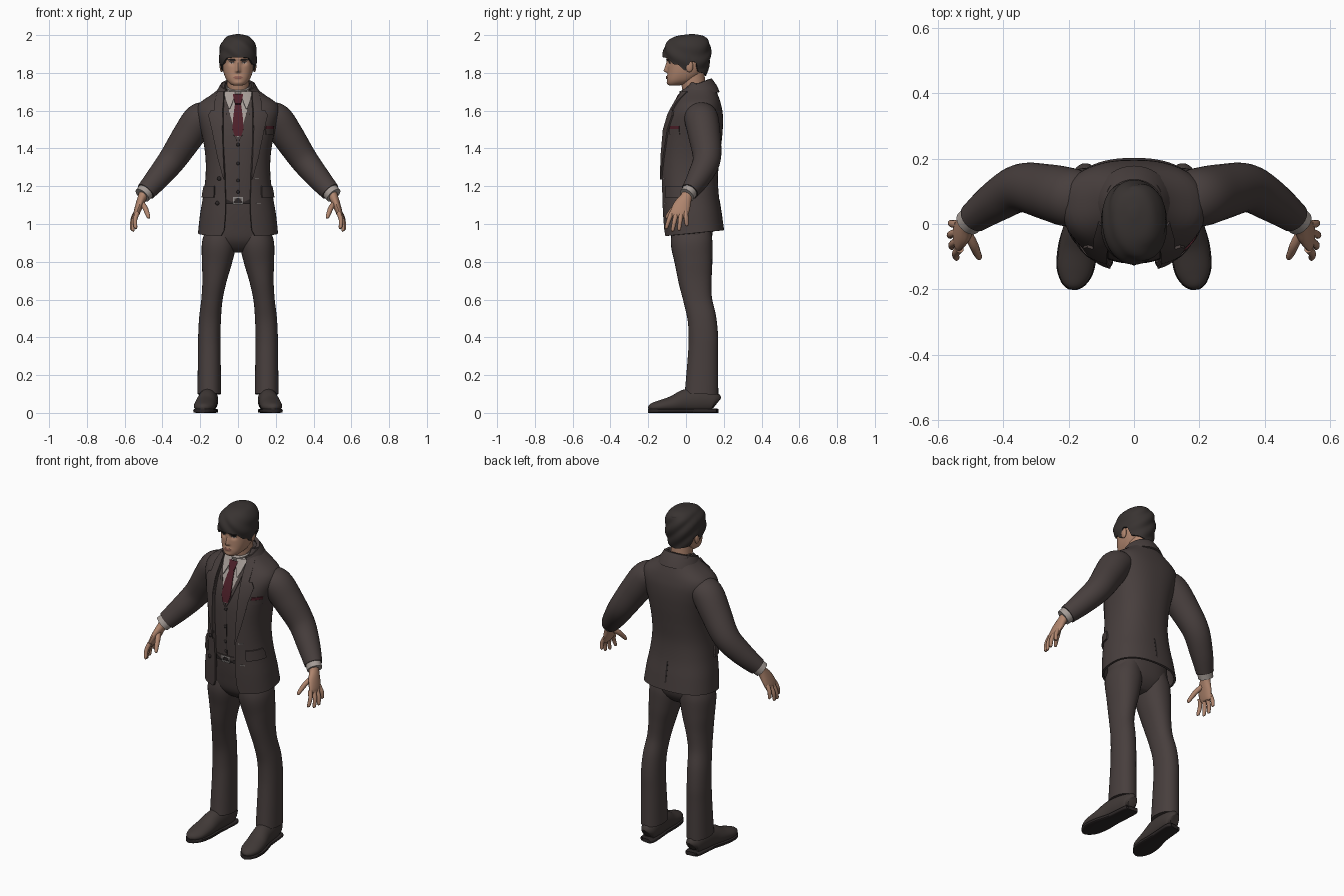
import bpy, bmesh, math
from mathutils import Vector as V


def material(name, r, g, b):
    m = bpy.data.materials.new(name)
    m.diffuse_color = (r, g, b, 1)
    return m


SUIT = material("suit cloth", 0.064, 0.049, 0.047)
HAIR = material("dark hair", 0.040, 0.033, 0.031)
SKIN = material("skin", 0.43, 0.235, 0.155)
SHIRT = material("shirt cloth", 0.38, 0.335, 0.31)
TIE = material("tie red", 0.075, 0.014, 0.022)
SHOE = material("shoe leather", 0.052, 0.041, 0.038)
DARK = material("dark detail", 0.025, 0.02, 0.02)
METAL = material("metal", 0.30, 0.28, 0.27)
LIP = material("lip", 0.30, 0.125, 0.095)
EYE = material("eye white", 0.45, 0.40, 0.37)


# ---------- helpers ----------
def dense(rows, steps=6):
    """Catmull-Rom resampling of a list of tuples."""
    out, n = [], len(rows)
    for i in range(n - 1):
        q = [rows[max(0, min(n - 1, i + k))] for k in (-1, 0, 1, 2)]
        for s in range(steps):
            t = s / steps
            out.append(tuple(0.5 * (2 * b + (c - a) * t + (2 * a - 5 * b + 4 * c - d) * t * t
                                    + (3 * b - a - 3 * c + d) * t ** 3) for a, b, c, d in zip(*q)))
    return out + [tuple(rows[-1])]


def look(table, z):
    """Linear lookup in a table sorted by its first column."""
    if z <= table[0][0]:
        return table[0][1:]
    for lo, hi in zip(table, table[1:]):
        if z <= hi[0]:
            t = (z - lo[0]) / max(1e-9, hi[0] - lo[0])
            return tuple(a + (b - a) * t for a, b in zip(lo[1:], hi[1:]))
    return table[-1][1:]


def spow(v, e):
    return math.copysign(abs(v) ** e, v)


def sheet(name, grid, mat, closed=False, caps=False, mirror=False, thick=0):
    """Skin a grid of points; optional end caps, mirror and thickness."""
    bm = bmesh.new()
    rows = [[bm.verts.new(p) for p in r] for r in grid]
    n = len(rows[0])
    for r, s in zip(rows, rows[1:]):
        for i in range(n if closed else n - 1):
            j = (i + 1) % n
            bm.faces.new((r[i], r[j], s[j], s[i]))
    if caps:
        bm.faces.new(rows[0])
        bm.faces.new(rows[-1])
    bmesh.ops.recalc_face_normals(bm, faces=bm.faces)
    me = bpy.data.meshes.new(name)
    bm.to_mesh(me)
    bm.free()
    me.materials.append(mat)
    ob = bpy.data.objects.new(name, me)
    bpy.context.collection.objects.link(ob)
    if thick:
        m = ob.modifiers.new("thickness", 'SOLIDIFY')
        m.thickness, m.offset = thick, 0
    if mirror:
        ob.modifiers.new("mirror", 'MIRROR').use_mirror_merge = False
    return ob


def tube(name, rows, mat, ref=(0, 1, 0), n=24, p=2.0, mirror=True, floor=None, caps=True):
    """Rows are x, y, z, radius along ref, radius across."""
    pts, grid, ref = dense(rows), [], V(ref)
    for i, q in enumerate(pts):
        t = (V(pts[min(i + 1, len(pts) - 1)][:3]) - V(pts[max(i - 1, 0)][:3])).normalized()
        a = (ref - t * ref.dot(t)).normalized()
        b = t.cross(a)
        ring = []
        for k in range(n):
            w = 2 * math.pi * k / n
            v = V(q[:3]) + a * max(q[3], .001) * spow(math.cos(w), 2 / p) \
                + b * max(q[4], .001) * spow(math.sin(w), 2 / p)
            if floor is not None:
                v.z = max(v.z, floor)
            ring.append(v)
        grid.append(ring)
    return sheet(name, grid, mat, True, caps, mirror)


def point(table, z, ang, off=0.0, p=2.4):
    """Point on a body; angle 0 faces the front. Table rows are z, rx, front, back."""
    rx, yf, yb = look(table, z)
    ry = (yb - yf) / 2 + off
    x = (rx + off) * spow(math.sin(ang), 2 / p)
    y = (yf + yb) / 2 - ry * spow(math.cos(ang), 2 / p)
    if table is HEAD and math.cos(ang) > 0:
        y += features(x, z)
    return V((x, y, z))


def angle_at(table, z, x, p=2.4):
    s = min(1, abs(x) / look(table, z)[0]) ** (p / 2)
    return math.copysign(math.asin(s), x)


def loft(name, table, mat, z0, z1, off=0.0, rows=40, n=64, caps=True):
    grid = [[point(table, z0 + (z1 - z0) * j / rows, 2 * math.pi * i / n, off) for i in range(n)]
            for j in range(rows + 1)]
    return sheet(name, grid, mat, True, caps)


def plate(name, table, rows, mat, off, thick=.006, mirror=False, n=8):
    """Thin plate hugging a body front. Rows are z, left x, right x."""
    grid = []
    for z, x0, x1 in rows:
        a, b = angle_at(table, z, x0), angle_at(table, z, x1)
        grid.append([point(table, z, a + (b - a) * i / n, off) for i in range(n + 1)])
    return sheet(name, grid, mat, mirror=mirror, thick=thick)


def blob(name, loc, size, mat, mirror=False):
    bm = bmesh.new()
    bmesh.ops.create_uvsphere(bm, u_segments=16, v_segments=10, radius=1)
    for v in bm.verts:
        v.co = V(loc) + V((v.co.x * size[0], v.co.y * size[1], v.co.z * size[2]))
    me = bpy.data.meshes.new(name)
    bm.to_mesh(me)
    bm.free()
    me.materials.append(mat)
    ob = bpy.data.objects.new(name, me)
    bpy.context.collection.objects.link(ob)
    if mirror:
        ob.modifiers.new("mirror", 'MIRROR')


def features(x, z):
    """Depth change of the face: sockets, nose, brow, lips and chin."""
    g = lambda v, c, w: math.exp(-((v - c) / w) ** 2)
    nose = max(0, min((z - 1.797) / .012, (1.875 - z) / .063, 1))
    return (.009 * g(abs(x), .033, .016) * g(z, 1.852, .012) - .021 * nose * g(x, 0, .012)
            - .004 * g(z, 1.875, .008) * g(x, 0, .05) - .005 * g(z, 1.777, .009) * g(x, 0, .022)
            - .004 * g(z, 1.747, .01) * g(x, 0, .022))


# ---------- body profiles: z, half width, front, back ----------
JACKET = dense([(.95, .206, -.112, .196), (1.05, .195, -.12, .183), (1.15, .178, -.125, .168),
                (1.25, .166, -.13, .163), (1.35, .166, -.13, .172), (1.45, .18, -.124, .184),
                (1.53, .2, -.108, .19), (1.59, .214, -.084, .188), (1.63, .205, -.062, .18),
                (1.655, .175, -.048, .173), (1.685, .13, -.033, .162), (1.72, .09, -.014, .148),
                (1.75, .078, .015, .135)])
VEST = [(z, rx - .012, yf + .01, yb - .012) for z, rx, yf, yb in JACKET]
HIPS = dense([(.85, .07, -.01, .08), (.875, .13, -.045, .11), (.92, .175, -.075, .135),
              (1.0, .178, -.09, .145), (1.08, .165, -.1, .145), (1.16, .155, -.105, .14)])
HEAD = dense([(1.732, .015, -.085, -.05), (1.738, .036, -.094, -.01), (1.76, .059, -.1, .045),
              (1.8, .076, -.098, .085), (1.85, .084, -.097, .105), (1.9, .085, -.1, .112),
              (1.95, .076, -.09, .105), (1.98, .05, -.05, .08), (1.99, .01, 0, .03)])
SCALP = dense([(1.78, .062, -.06, .102), (1.82, .084, -.095, .111), (1.86, .092, -.11, .12),
               (1.9, .094, -.115, .125), (1.94, .088, -.107, .123), (1.97, .073, -.085, .113),
               (1.99, .05, -.045, .09), (1.999, .01, .02, .045)])

# ---------- trousers and shoes ----------
loft("trouser_hips", HIPS, SUIT, .85, 1.15)
tube("trouser_leg", [(.09, .03, .98, .1, .07), (.1, .03, .9, .11, .09), (.112, .04, .8, .1, .08),
                     (.125, .048, .7, .088, .064), (.138, .062, .6, .076, .056),
                     (.148, .084, .5, .076, .058), (.152, .092, .4, .078, .059),
                     (.152, .09, .3, .08, .06), (.152, .082, .1, .089, .063)], SUIT, n=32, p=2.2)
tube("shoe", [(.15, .163, .05, .025, .03), (.15, .145, .06, .042, .055), (.155, .08, .068, .05, .068),
              (.162, 0, .062, .052, .063), (.172, -.07, .045, .057, .045), (.18, -.14, .034, .054, .032),
              (.186, -.182, .028, .034, .022), (.188, -.198, .024, .01, .008)],
     SHOE, ref=(1, 0, 0), floor=.012)
tube("shoe_sole", [(.15, .167, .011, .026, .011), (.15, .145, .011, .045, .011), (.16, .02, .011, .048, .011),
                   (.172, -.07, .011, .06, .011), (.18, -.14, .011, .057, .011),
                   (.186, -.184, .011, .036, .011), (.188, -.201, .011, .012, .011)],
     DARK, ref=(1, 0, 0), p=5)

# ---------- vest, shirt, tie, belt ----------
loft("vest", VEST, SUIT, 1.135, 1.745)
loft("belt", HIPS, DARK, 1.105, 1.14, off=.008, rows=4)
for z in (1.107, 1.138):
    plate("buckle_bar", HIPS, [(z - .004, -.024, .024), (z + .004, -.024, .024)], METAL, .014)
plate("buckle_side", HIPS, [(1.107, .018, .025), (1.138, .018, .025)], METAL, .014, mirror=True)
plate("shirt_front", VEST, [(1.46, -.003, .003), (1.52, -.024, .024), (1.58, -.042, .042),
                            (1.64, -.058, .058), (1.68, -.064, .064), (1.71, -.064, .064)], SHIRT, .003)
plate("vest_edge", VEST, [(1.44, 0, .006), (1.47, .005, .022), (1.58, .042, .06), (1.66, .06, .075)],
      SUIT, .005, mirror=True)
plate("vest_point", VEST, [(1.118, .022, .034), (1.128, .01, .055), (1.145, .0, .075)],
      SUIT, .001, mirror=True)
plate("vest_seam", VEST, [(1.15, .007, .01), (1.3, .007, .01), (1.43, .007, .01)], DARK, .0005, thick=.003)
plate("tie_blade", VEST, [(1.465, -.016, .016), (1.5, -.027, .027), (1.55, -.026, .026),
                          (1.6, -.02, .02), (1.65, -.013, .013)], TIE, .008)
plate("tie_knot", VEST, [(1.635, -.014, .014), (1.655, -.02, .02), (1.685, -.024, .024)],
      TIE, .014, thick=.009)
tube("shirt_collar", [(0, .056, 1.66, .074, .07), (0, .043, 1.695, .073, .067), (0, .03, 1.728, .07, .064)],
     SHIRT, n=40, mirror=False)
plate("collar_point", VEST, [(1.61, .04, .046), (1.645, .026, .058), (1.68, .016, .064),
                             (1.7, .012, .064)], SHIRT, .013, mirror=True)
for z in (1.42, 1.32, 1.23, 1.17):
    blob("vest_button", point(VEST, z, 0), (.009, .006, .009), DARK)

# ---------- jacket ----------
GAP = [(.95, .088), (.98, .072), (1.08, .064), (1.25, .068), (1.45, .08), (1.6, .078), (1.7, .07), (1.75, .065)]
grid = []
for j in range(57):
    z = .95 + .795 * j / 56
    a0 = angle_at(JACKET, z, look(GAP, z)[0])
    row = [point(JACKET, z, a0 + (2 * math.pi - 2 * a0) * i / 72) for i in range(73)]
    for v in row:   # hem rises toward the back
        v.z += .1 * (v.y - .03) * max(0, (1.1 - z) / .15)
    grid.append(row)
sheet("jacket_body", grid, SUIT, thick=.012)
plate("jacket_lapel", JACKET, [(1.235, .067, .07), (1.35, .072, .1), (1.5, .078, .13), (1.575, .078, .148),
                               (1.6, .077, .135), (1.602, .077, .118), (1.65, .072, .115), (1.7, .068, .098)],
      SUIT, .011, thick=.009, mirror=True)
grid = []
for r, cy, cz, tilt in ((.078, .04, 1.73, .4), (.09, .045, 1.732, .38), (.106, .053, 1.705, .25),
                        (.118, .056, 1.68, .15)):
    ring = []
    for i in range(33):
        u = math.pi - 2.35 + 4.7 * i / 32
        y = cy - r * math.cos(u)
        ring.append((r * math.sin(u), y, cz + tilt * (y - cy)))
    grid.append(ring)
sheet("jacket_collar", grid, SUIT, thick=.009)
plate("pocket_flap", JACKET, [(1.14, .12, .1785), (1.165, .118, .175), (1.2, .118, .1685)],
      SUIT, .01, thick=.009, mirror=True)
plate("breast_pocket", JACKET, [(1.475, .142, .176), (1.503, .138, .18)], SUIT, .008)
plate("pocket_square", JACKET, [(1.5, .14, .18), (1.518, .143, .183)], TIE, .007)
for x, z in ((.095, 1.24), (.105, 1.11)):
    blob("jacket_button", point(JACKET, z, angle_at(JACKET, z, -x), .008), (.011, .006, .011), DARK)
    plate("buttonhole", JACKET, [(z - .002, x - .012, x + .012), (z + .002, x - .012, x + .012)],
          METAL, .007, thick=.003)
# back vent
sheet("back_vent", [[point(JACKET, z, math.pi + s * .012, .006) for s in (-1, 1)]
                    for z in (.98, 1.05, 1.13)], DARK, thick=.003)

# ---------- arms and hands ----------
tube("jacket_sleeve", [(.11, .07, 1.585, .07, .05), (.16, .075, 1.575, .085, .072), (.205, .083, 1.55, .09, .087),
                       (.265, .098, 1.465, .085, .084), (.345, .11, 1.345, .074, .074),
                       (.42, .07, 1.25, .063, .064), (.488, .02, 1.172, .047, .052)], SUIT, n=32)
tube("shirt_cuff", [(.475, .03, 1.187, .042, .046), (.507, .004, 1.152, .041, .044)], SHIRT)
tube("palm", [(.495, .012, 1.168, .03, .027), (.507, 0, 1.14, .032, .024), (.522, -.02, 1.1, .045, .021),
              (.536, -.035, 1.06, .048, .017), (.541, -.04, 1.04, .043, .012), (.542, -.041, 1.034, .03, .006)],
     SKIN, n=20)
for name, k, tip in (("index_finger", (.533, -.076, 1.06), (.543, -.106, .975)),
                     ("middle_finger", (.538, -.052, 1.055), (.558, -.072, .962)),
                     ("ring_finger", (.54, -.026, 1.055), (.564, -.037, .966)),
                     ("little_finger", (.538, -.002, 1.065), (.56, .004, .99))):
    k, tip = V(k), V(tip)
    mid = k.lerp(tip, .5) + V((.007, 0, .003))
    near = k.lerp(tip, .93)
    tube(name, [(*k, .013, .013), (*mid, .0115, .0115), (*near, .009, .009), (*tip, .003, .003)], SKIN, n=12)
tube("thumb", [(.512, -.02, 1.115, .014, .014), (.492, -.06, 1.085, .015, .014), (.48, -.088, 1.055, .012, .012),
               (.473, -.102, 1.036, .009, .009), (.471, -.107, 1.03, .003, .003)], SKIN, n=12)

# ---------- head ----------
tube("neck", [(0, .055, 1.66, .064, .06), (0, .042, 1.72, .062, .058), (0, .032, 1.8, .066, .06)],
     SKIN, n=32, mirror=False)
loft("head", HEAD, SKIN, 1.732, 1.99, rows=70, n=112)
blob("ear", (.087, .018, 1.834), (.01, .02, .031), SKIN, mirror=True)
plate("eye", HEAD, [(1.849, .026, .04), (1.853, .021, .046), (1.858, .026, .042)], EYE, .001, .003, True)
plate("iris", HEAD, [(1.849, .03, .037), (1.858, .03, .037)], DARK, .002, .003, True)
plate("eyelid_line", HEAD, [(1.857, .02, .046), (1.86, .022, .046)], DARK, .002, .003, True)
plate("eyebrow", HEAD, [(1.865, .014, .05), (1.873, .016, .056)], HAIR, .002, .004, True)
plate("lips", HEAD, [(1.769, -.014, .014), (1.776, -.026, .026), (1.783, -.014, .014)], LIP, .001, .003)

# hair cap with a shaped hairline and combed ridges
LINE = [(0, 1.884), (.6, 1.878), (.95, 1.845), (1.2, 1.845), (1.4, 1.815), (1.55, 1.815), (1.7, 1.862),
        (1.95, 1.855), (2.1, 1.805), (math.pi, 1.785)]
grid = []
for j in range(33):
    row = []
    for i in range(96):
        a = 2 * math.pi * i / 96
        lo = look(LINE, min(a, 2 * math.pi - a))[0]
        t = j / 32
        z = lo + (1.999 - lo) * (1 - (1 - t) ** 1.5)
        v = point(SCALP, z, a, p=2.2)
        fade = min(1, (1 - t) * 3)
        v += V((v.x, v.y, 0)) * .028 * fade * math.sin(70 * v.x + 22 * v.y + 75 * v.z)
        row.append(v)
    grid.append(row)
hair = sheet("hair", grid, HAIR, closed=True, thick=.012)
bm = bmesh.new()
bm.from_mesh(hair.data)
bm.faces.new([bm.verts[k] for k in range(32 * 96, 33 * 96)] if not bm.verts.ensure_lookup_table() else [])
bmesh.ops.recalc_face_normals(bm, faces=bm.faces)
bm.to_mesh(hair.data)
bm.free()
tube("crown_tuft", [(-.03, .075, 1.968, .02, .012), (0, .092, 1.972, .026, .018), (.035, .09, 1.962, .022, .014),
                    (.06, .075, 1.94, .008, .006)], HAIR, n=16, mirror=False)

# ---------- finish: bake modifiers and shade ----------
bpy.ops.object.select_all(action='SELECT')
bpy.context.view_layer.objects.active = hair
bpy.ops.object.convert(target='MESH')
bpy.ops.object.shade_smooth_by_angle(angle=math.radians(40))
